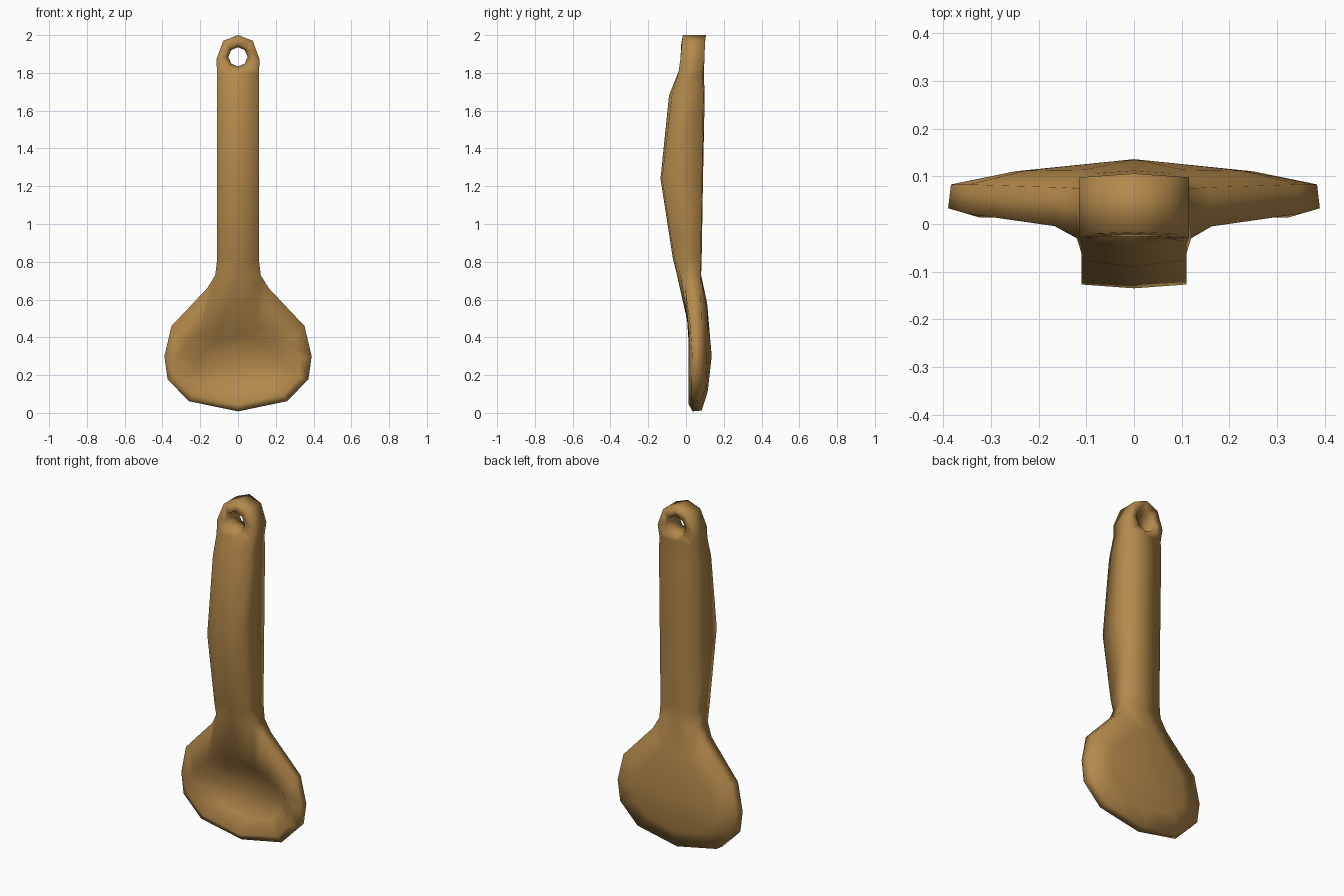
import bpy
import bmesh
from math import sin, cos, radians
from mathutils import Vector

default_cube = bpy.data.objects.get("Cube")
if default_cube:
    bpy.data.objects.remove(default_cube, do_unlink=True)

# Single wooden colour
wood_colour = (0.45, 0.25, 0.07, 1.0)
wood = bpy.data.materials.new("warm_wood")
wood.use_nodes = True
wood.diffuse_color = wood_colour
shader = wood.node_tree.nodes["Principled BSDF"]
shader.inputs["Base Color"].default_value = wood_colour
shader.inputs["Roughness"].default_value = 0.7

bm = bmesh.new()


def mirrored_ring(half):
    """Closed ring from a right-hand half that starts and ends on the centre line."""
    points = list(half) + [(-x, y, z) for x, y, z in half[-2:0:-1]]
    return [bm.verts.new(p) for p in points]


def bridge(ring_a, ring_b, skip=()):
    """Quads between two matching rings, leaving chosen segments open."""
    count = len(ring_a)
    for i in range(count):
        if i not in skip:
            j = (i + 1) % count
            bm.faces.new((ring_a[i], ring_a[j], ring_b[j], ring_b[i]))


def fan(ring, centre):
    """Close a ring with triangles around a centre point."""
    hub = bm.verts.new(centre)
    for i, vert in enumerate(ring):
        bm.faces.new((vert, ring[(i + 1) % len(ring)], hub))


def scaled(points, factor, centre_z):
    """Shrink (x, z) points towards the middle of the bowl."""
    return [(x * factor, centre_z + (z - centre_z) * factor) for x, z in points]


# Handle sections: height, half width, front centre, front edge, back edge, back centre
sections = [
    (0.73, 0.12, -0.048, -0.03, 0.075, 0.08),
    (0.82, 0.11, -0.07, -0.062, 0.078, 0.083),
    (1.24, 0.11, -0.135, -0.127, 0.085, 0.09),
    (1.68, 0.11, -0.09, -0.075, 0.092, 0.099),
    (1.80, 0.11, -0.042, -0.04, 0.089, 0.094),
]


def handle_half(section):
    z, w, front, front_edge, back_edge, back = section
    return [(0, front, z), (w, front_edge, z), (w, back_edge, z), (0, back, z)]


handle_rings = [mirrored_ring(handle_half(s)) for s in sections]
for lower, upper in zip(handle_rings, handle_rings[1:]):
    bridge(lower, upper)

# Bowl rims, whose last two points meet the bottom of the handle
outline = [(0, 0.008), (0.26, 0.062), (0.373, 0.178), (0.39, 0.30), (0.352, 0.46), (0.163, 0.66)]
front_depths = (0.035, 0.03, 0.03, 0.033, 0.022, -0.005)
neck_front, neck_front_edge, neck_back_edge, neck_back = handle_half(sections[0])

front_half = [(x, y, z) for (x, z), y in zip(outline, front_depths)]
front_half += [neck_front_edge, neck_front]
back_half = [(x, 0.083, z) for x, z in scaled(outline, 0.985, 0.3)]
back_half[-1] = (0.16, 0.077, 0.66)
back_half += [neck_back_edge, neck_back]
front_rim = mirrored_ring(front_half)
back_rim = mirrored_ring(back_half)
bridge(front_rim, back_rim, skip=(6, 7))


# Rounded back of the bowl
def back_depth(x, z):
    return 0.128 - 0.07 * abs(x) - 0.2 * max(0, z - 0.5) - 0.15 * max(0, 0.2 - z)


back_outline = scaled([(x, z) for x, y, z in back_half], 0.65, 0.3)
back_ring = mirrored_ring([(x, back_depth(x, z), z) for x, z in back_outline])
bridge(back_rim, back_ring)
fan(back_ring, (0, 0.136, 0.3))

# Opening and hollow of the bowl
opening = [(0, 0.045), (0.235, 0.095), (0.325, 0.19), (0.325, 0.29),
           (0.27, 0.37), (0.2, 0.43), (0.1, 0.455), (0, 0.48)]
opening_ring = mirrored_ring([(x, 0.014, z) for x, z in opening])
hollow_ring = mirrored_ring([(x, 0.085, z) for x, z in scaled(opening, 0.68, 0.25)])
bridge(front_rim, opening_ring)
bridge(opening_ring, hollow_ring)
fan(hollow_ring, (0, 0.105, 0.25))

# Rounded tip of the handle
tip_front, tip_front_edge, tip_back_edge, tip_back = handle_half(sections[-1])
tip_outline = [(0.115, 1.87), (0.078, 1.97), (0, 2.0)]
front_half = [tip_front, tip_front_edge]
front_half += [(x, -0.03 + 0.1 * (z - 1.87), z) for x, z in tip_outline]
back_half = [tip_back, tip_back_edge]
back_half += [(x, 0.106 - 0.07 * x, z) for x, z in tip_outline]
tip_rings = [mirrored_ring(front_half), mirrored_ring(back_half)]
bridge(*tip_rings, skip=(0, 7))


# Hanging hole, narrowest halfway through
def hole_ring(radius, y):
    angles = [radians(a) for a in range(-90, 91, 45)]
    half = [Vector((radius * cos(a), y, 1.885 + radius * sin(a))) for a in angles]
    half[0].x = half[-1].x = 0
    return mirrored_ring(half)


hole_rings = [hole_ring(0.062, -0.026), hole_ring(0.051, 0.035), hole_ring(0.065, 0.096)]
bridge(tip_rings[0], hole_rings[0])
bridge(hole_rings[0], hole_rings[1])
bridge(hole_rings[1], hole_rings[2])
bridge(hole_rings[2], tip_rings[1])

# Weld the parts into one smooth carved spoon
bmesh.ops.remove_doubles(bm, verts=bm.verts[:], dist=0.0005)
bmesh.ops.recalc_face_normals(bm, faces=bm.faces[:])
for face in bm.faces:
    face.smooth = True

mesh = bpy.data.meshes.new("wooden_spoon")
bm.to_mesh(mesh)
bm.free()
mesh.materials.append(wood)
spoon = bpy.data.objects.new("wooden_spoon", mesh)
bpy.context.collection.objects.link(spoon)
